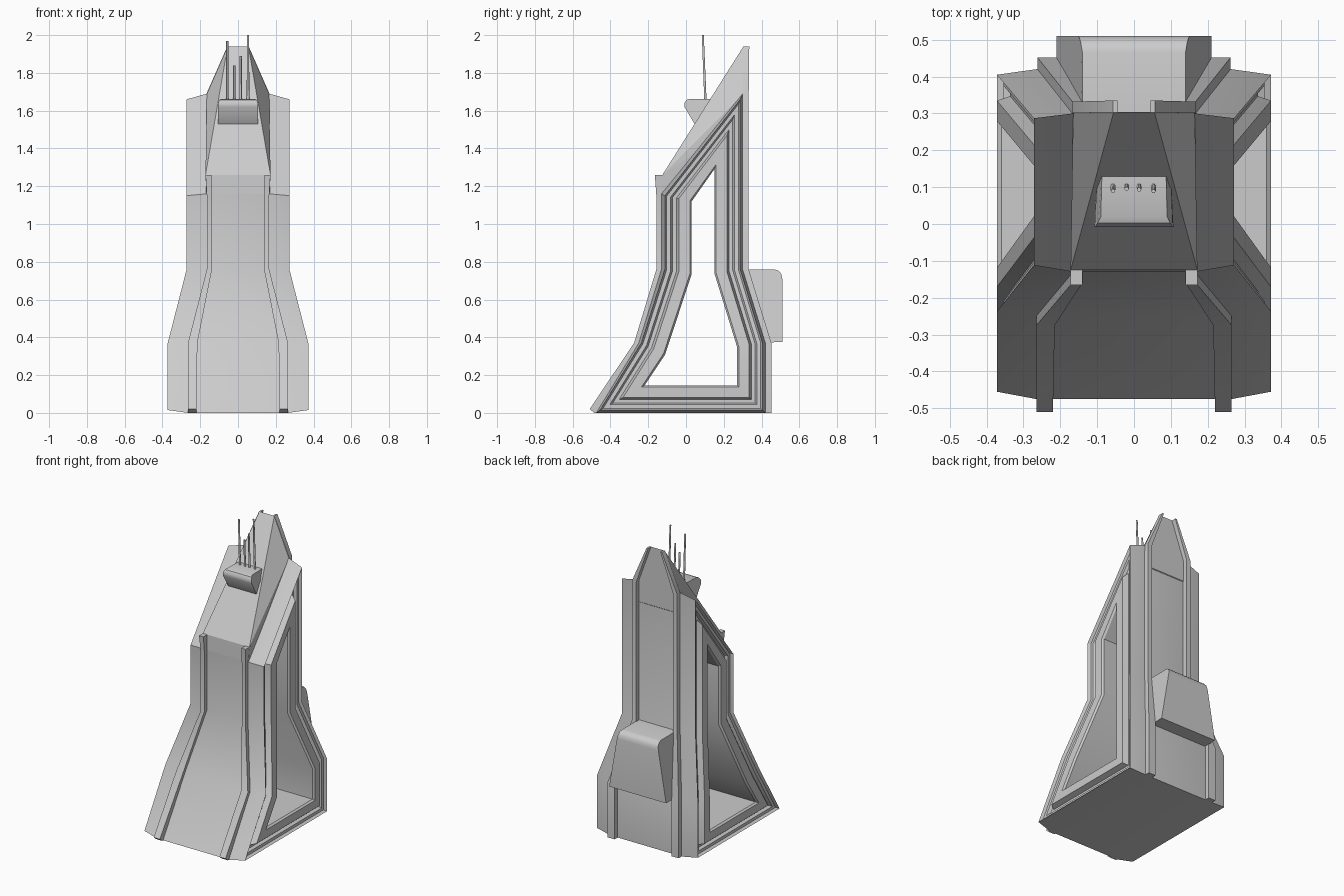
import bpy, bmesh
from math import radians

if "Cube" in bpy.data.objects:
    bpy.data.objects.remove(bpy.data.objects["Cube"])


def finish(bm, name, smooth=None):
    bmesh.ops.recalc_face_normals(bm, faces=bm.faces)
    me = bpy.data.meshes.new(name)
    bm.to_mesh(me)
    bm.free()
    ob = bpy.data.objects.new(name, me)
    bpy.context.collection.objects.link(ob)
    if smooth:
        bpy.ops.object.select_all(action='DESELECT')
        ob.select_set(True)
        bpy.context.view_layer.objects.active = ob
        bpy.ops.object.shade_smooth_by_angle(angle=radians(smooth))
    return ob


def loft(name, rings, closed=False, mirror=False, smooth=None):
    """Bridge equal-length point loops; cap the ends or join last to first."""
    bm = bmesh.new()
    loops = [[bm.verts.new(p) for p in r] for r in rings]
    n = len(rings[0])
    pairs = list(zip(loops, loops[1:]))
    if closed:
        pairs.append((loops[-1], loops[0]))
    else:
        bm.faces.new(loops[0])
        bm.faces.new(loops[-1])
    for a, b in pairs:
        for i in range(n):
            j = (i + 1) % n
            bm.faces.new((a[i], a[j], b[j], b[i]))
    ob = finish(bm, name, smooth)
    if mirror:
        m = ob.modifiers.new("mirror", 'MIRROR')
        m.use_mirror_merge = False
    return ob


# Tower body: side profiles (y, z) for core edge, side rim and through opening
core = [(-.475, 0), (.42, 0), (.42, .37), (.30, .76), (.30, 1.69), (-.13, 1.16), (-.13, .76), (-.25, .37)]
rim = [(-.455, .015), (.405, .015), (.405, .37), (.287, .76), (.287, 1.66), (-.112, 1.15), (-.112, .76), (-.237, .37)]
hole = [(-.22, .145), (.27, .145), (.27, .35), (.15, .74), (.15, 1.29), (.03, 1.12), (.03, .735), (-.11, .31)]
wide = (0, 1, 2, 7)


def side_ring(profile, depth):
    return [((.372 if i in wide else .272) - depth, y, z) for i, (y, z) in enumerate(profile)]


# sunken channel and raised inner frame around the opening: (blend from rim to hole, depth)
steps = [(0, 0), (.07, .018), (.22, .018), (.29, .036), (.43, .036), (.52, 0), (.93, 0), (1, .012)]
right = [side_ring(core, .107)]
for t, d in steps:
    prof = [(a[0] + (b[0] - a[0]) * t, a[1] + (b[1] - a[1]) * t) for a, b in zip(rim, hole)]
    right.append(side_ring(prof, d))
left = [[(-x, y, z) for x, y, z in r] for r in reversed(right)]
loft("tower_body", right + left, closed=True, smooth=28)

# Tapered head above the body
bm = bmesh.new()
for x, y, z in [(.168, -.13, 1.16), (.172, -.125, 1.26), (.055, .304, 1.94), (.165, .304, 1.69), (.165, .304, 1.55)]:
    for s in (-1, 1):
        bm.verts.new((s * x, y, z))
bmesh.ops.convex_hull(bm, input=bm.verts)
bmesh.ops.dissolve_limit(bm, angle_limit=.02, verts=bm.verts, edges=bm.edges)
finish(bm, "tower_head")


# Raised ribs: stations of (z, outer y, inner y, outer x, inner x)
def rib(name, stations):
    loft(name, [[(xo, yo, z), (xi, yo, z), (xi, yi, z), (xo, yi, z)]
                for z, yo, yi, xo, xi in stations], mirror=True, smooth=35)


rib("front_rib", [(0, -.485, -.44, .265, .22), (.02, -.51, -.43, .265, .22), (.37, -.275, -.22, .265, .215),
                  (.76, -.157, -.11, .165, .138), (1.15, -.157, -.11, .165, .138), (1.26, -.165, -.11, .172, .14)])
rib("back_rib", [(0, .452, .40, .262, .21), (.37, .452, .40, .262, .21), (.76, .332, .28, .167, .135),
                 (1.69, .332, .301, .167, .135), (1.94, .335, .303, .057, .045)])


# Blocks from a side profile of (half width, y, z)
def block(name, pts):
    loft(name, [[(s * x, y, z) for x, y, z in pts] for s in (1, -1)], smooth=35)


block("rear_housing", [(.21, .30, .37), (.21, .51, .375), (.153, .51, .71), (.148, .505, .735),
                       (.144, .49, .753), (.14, .465, .76), (.14, .25, .76)])
block("sensor_box", [(.105, .045, 1.53), (.107, -.008, 1.62), (.105, -.008, 1.64), (.098, .003, 1.657),
                     (.09, .02, 1.663), (.087, .135, 1.663), (.1, .13, 1.6)])

# Antennas leaning slightly forward
for i, (x, top) in enumerate([(-.057, 1.97), (-.02, 1.84), (.014, 1.89), (.053, 2.0)]):
    def circ(r, y, z):
        k = [(1, 0), (.5, .87), (-.5, .87), (-1, 0), (-.5, -.87), (.5, -.87)]
        return [(x + r * a, y + r * b, z) for a, b in k]
    lean = .103 - .014 * (top - 1.66) / .34
    loft(f"antenna_{i + 1}", [circ(.007, .103, 1.65), circ(.006, lean, top)], smooth=65)
